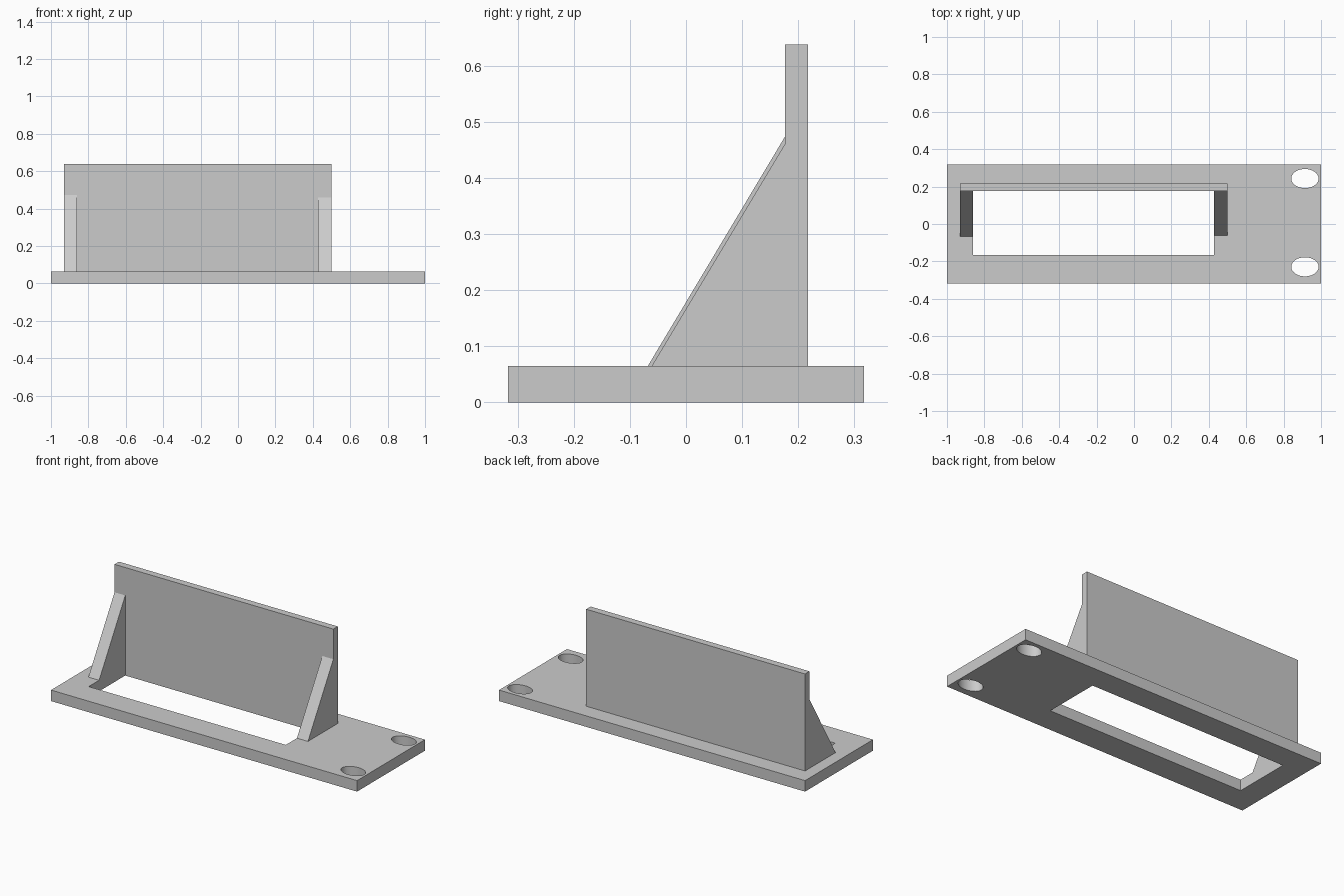
import bpy, bmesh
from mathutils import Matrix

old = bpy.data.objects.get("Cube")
if old:
    bpy.data.objects.remove(old, do_unlink=True)

grey = bpy.data.materials.new("light_grey")
grey.use_nodes = True
colour = (0.6, 0.6, 0.6, 1)
grey.diffuse_color = colour
grey.node_tree.nodes["Principled BSDF"].inputs["Base Color"].default_value = colour


def finish(name, bm):
    """Turn a bmesh into a named object in the shared grey."""
    bmesh.ops.recalc_face_normals(bm, faces=bm.faces)
    mesh = bpy.data.meshes.new(name)
    bm.to_mesh(mesh)
    bm.free()
    mesh.materials.append(grey)
    obj = bpy.data.objects.new(name, mesh)
    bpy.context.collection.objects.link(obj)
    return obj


def box(name, x0, x1, y0, y1, z0, z1):
    bm = bmesh.new()
    bmesh.ops.create_cube(bm, size=1)
    bmesh.ops.scale(bm, verts=bm.verts, vec=(x1 - x0, y1 - y0, z1 - z0))
    bmesh.ops.translate(bm, verts=bm.verts,
                        vec=((x0 + x1) / 2, (y0 + y1) / 2, (z0 + z1) / 2))
    return finish(name, bm)


def oval(name, x, y, rx, ry):
    bm = bmesh.new()
    bmesh.ops.create_cone(bm, cap_ends=True, segments=48, radius1=1, radius2=1, depth=0.4,
                          matrix=Matrix.Translation((x, y, 0)) @ Matrix.Diagonal((rx, ry, 1, 1)))
    return finish(name, bm)


def gusset(name, x0, x1, toe, top):
    """Triangular brace: side profile swept along x."""
    bm = bmesh.new()
    profile = [(toe, BASE_Z), (WALL_Y, BASE_Z), (WALL_Y, top)]
    face = bm.faces.new([bm.verts.new((x0, y, z)) for y, z in profile])
    swept = bmesh.ops.extrude_face_region(bm, geom=[face])["geom"]
    bmesh.ops.translate(bm, vec=(x1 - x0, 0, 0),
                        verts=[v for v in swept if isinstance(v, bmesh.types.BMVert)])
    return finish(name, bm)


BASE_Z = 0.065
WALL_Y = 0.176

# Base plate with a long window and two oval mounting holes
plate = box("base_plate", -1, 1, -0.317, 0.317, 0, BASE_Z)
cutters = [box("window_cutter", -0.86, 0.428, -0.165, WALL_Y, -0.1, 0.2)]
for y in (0.243, -0.229):
    cutters.append(oval("hole_cutter", 0.914, y, 0.073, 0.051))
for cutter in cutters:
    cutter.hide_render = True
    mod = plate.modifiers.new(cutter.name, "BOOLEAN")
    mod.operation = "DIFFERENCE"
    mod.solver = "EXACT"
    mod.object = cutter
bpy.context.view_layer.objects.active = plate
plate.select_set(True)
for mod in list(plate.modifiers):
    bpy.ops.object.modifier_apply(modifier=mod.name)
for cutter in cutters:
    bpy.data.objects.remove(cutter, do_unlink=True)
bpy.ops.object.shade_smooth_by_angle()

# Upright wall and its two braces
box("back_wall", -0.93, 0.5, WALL_Y, 0.217, BASE_Z, 0.638)
gusset("right_gusset", -0.93, -0.86, -0.068, 0.473)
gusset("left_gusset", 0.428, 0.5, -0.061, 0.46)
